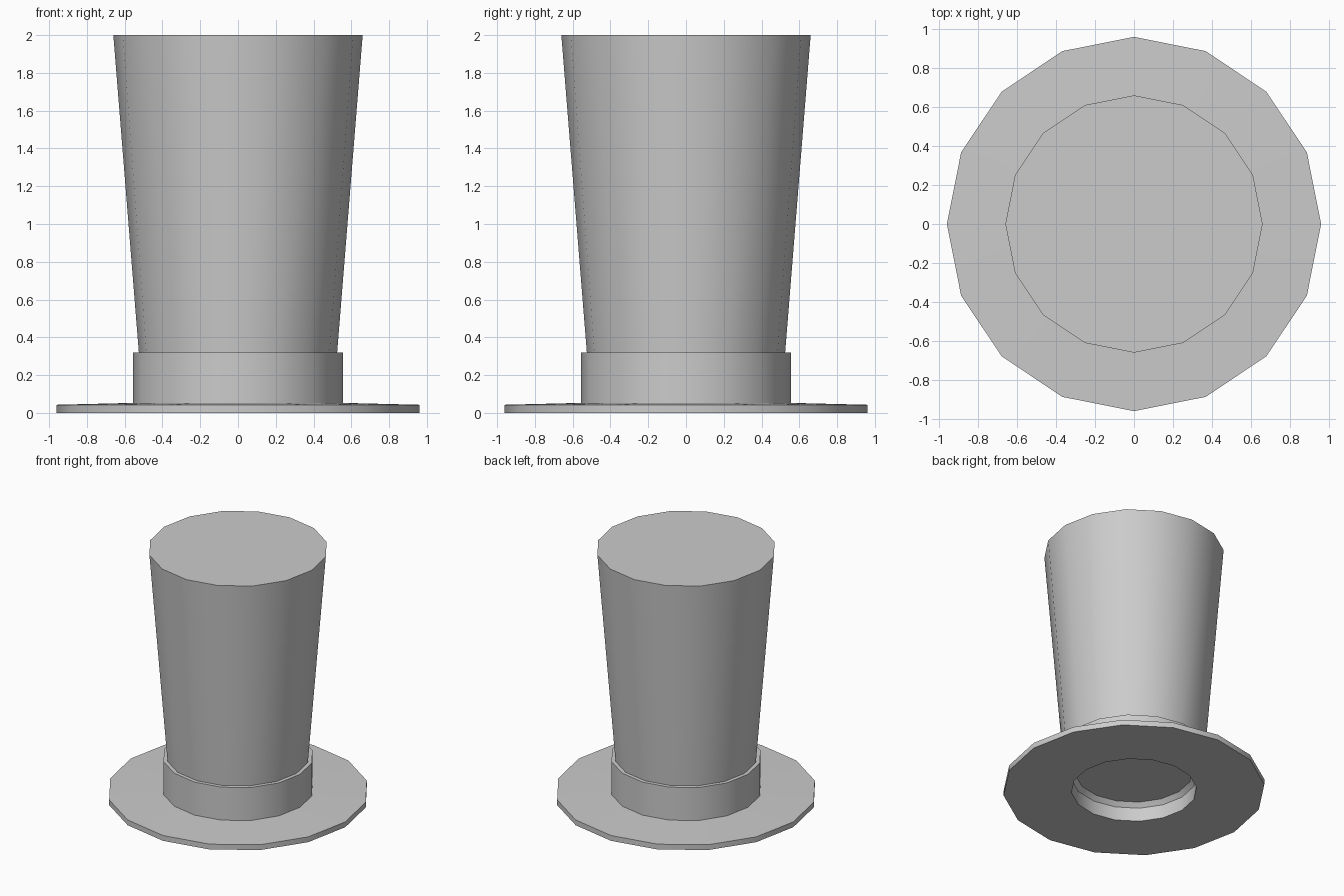
import bpy, bmesh, math

if "Cube" in bpy.data.objects:
    bpy.data.objects.remove(bpy.data.objects["Cube"])

SIDES = 16


def lathe(name, profile, closed=False):
    """Revolve (radius, z) points around z; open profiles get only their top capped."""
    bm = bmesh.new()
    rings = []
    for r, z in profile:
        rings.append([bm.verts.new((r * math.cos(i * math.tau / SIDES),
                                    r * math.sin(i * math.tau / SIDES), z))
                      for i in range(SIDES)])
    pairs = list(zip(rings, rings[1:]))
    if closed:
        pairs.append((rings[-1], rings[0]))
    for a, b in pairs:
        for i in range(SIDES):
            j = (i + 1) % SIDES
            bm.faces.new((a[i], a[j], b[j], b[i]))
    if not closed:
        bm.faces.new(rings[-1])
        bm.faces.new(rings[0][::-1])
    bmesh.ops.recalc_face_normals(bm, faces=bm.faces)
    mesh = bpy.data.meshes.new(name)
    bm.to_mesh(mesh)
    bm.free()
    ob = bpy.data.objects.new(name, mesh)
    bpy.context.collection.objects.link(ob)
    bpy.ops.object.select_all(action='DESELECT')
    ob.select_set(True)
    bpy.context.view_layer.objects.active = ob
    bpy.ops.object.shade_smooth_by_angle(angle=math.radians(30))
    return ob


# Brim, band and the shallow head opening inside them
lathe("brim_and_band", [
    (0.46, 0.0), (0.96, 0.0), (0.96, 0.043), (0.555, 0.053),
    (0.555, 0.32), (0.5, 0.32), (0.43, 0.145), (0.46, 0.11),
], closed=True)

# Flaring crown, its lower cap forming the ceiling of the opening
lathe("crown", [(0.43, 0.145), (0.5, 0.3), (0.525, 0.32), (0.66, 2.0)])
